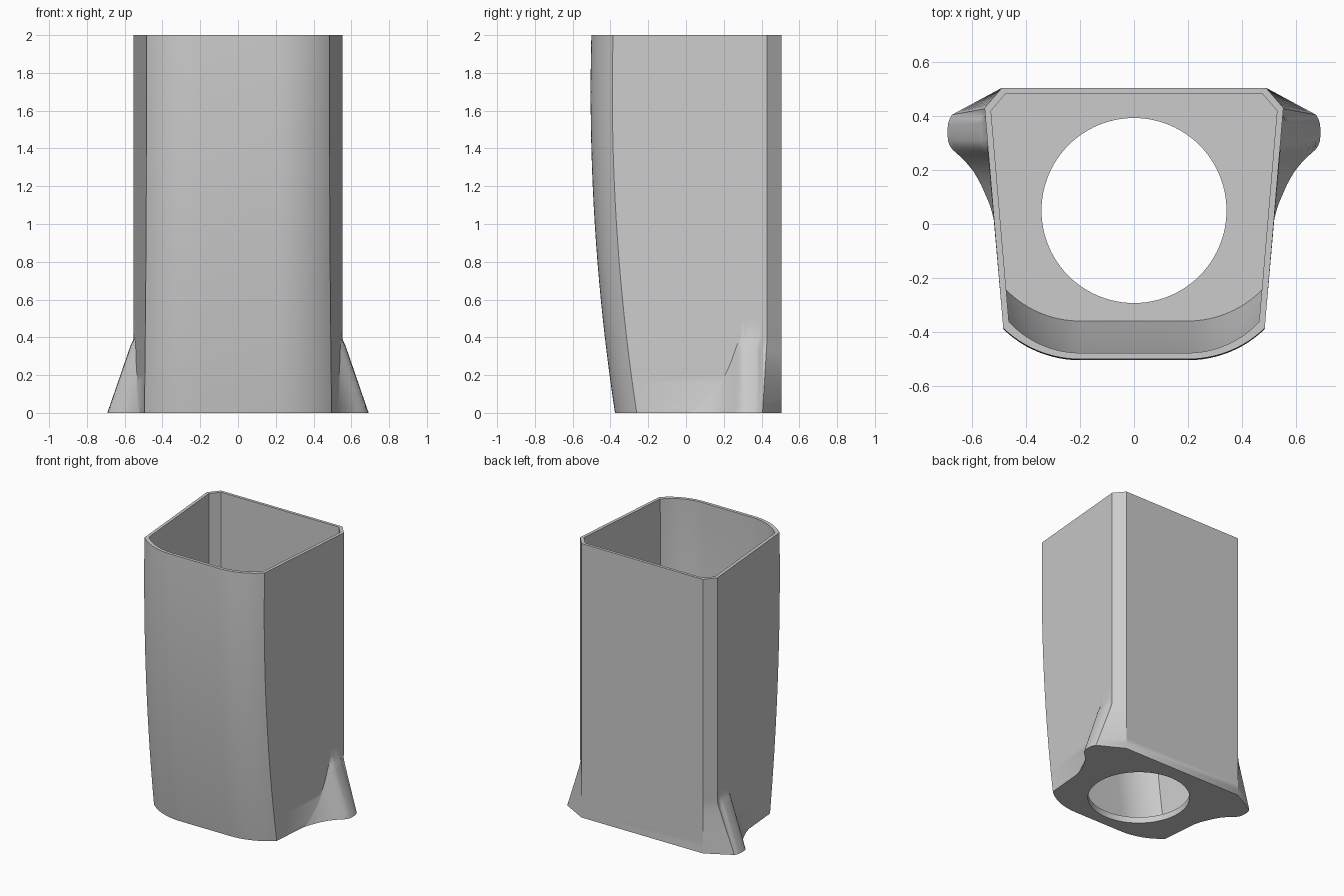
import bpy, bmesh, math

if "Cube" in bpy.data.objects:
    bpy.data.objects.remove(bpy.data.objects["Cube"])

FLOOR = 0.045
HOLE_RADIUS, HOLE_Y = 0.343, 0.05
FLARE_TOP = 0.4
SLOPE = 0.345
# Half outline of the foot flare at ground level, as (y, x)
FLARE = [(0.0, 0.515), (0.07, 0.534), (0.15, 0.569), (0.195, 0.595), (0.23, 0.624),
         (0.26, 0.655), (0.278, 0.676), (0.3, 0.689), (0.34, 0.692), (0.38, 0.689), (0.405, 0.675)]

grey = bpy.data.materials.new("plain grey")
grey.use_nodes = True
grey.diffuse_color = (0.6, 0.6, 0.6, 1)
grey.node_tree.nodes["Principled BSDF"].inputs["Base Color"].default_value = (0.6, 0.6, 0.6, 1)


def front_y(z):
    return -0.505 + 0.129 * ((1.7 - z) / 1.7) ** 2


def side_x(y):
    return 0.5176 + 0.0847 * y


def flare_x(y, z):
    x = FLARE[-1][1] if y > FLARE[-1][0] else 0
    for (y0, x0), (y1, x1) in zip(FLARE, FLARE[1:]):
        if y0 <= y <= y1:
            x = x0 + (x1 - x0) * (y - y0) / (y1 - y0)
    return x - SLOPE * z


def section(z, inset, flared):
    """Closed outline at height z, mirrored from its +x half."""
    front = front_y(z) + inset
    corner_y = front + 0.115
    corner_x = side_x(corner_y) - inset
    half = []
    for i in range(13):
        a = math.radians(45) * i / 12
        half.append((0.2 + (corner_x - 0.2) * math.sin(a) / math.sin(math.radians(45)),
                     front + 0.115 * (1 - math.cos(a)) / (1 - math.cos(math.radians(45)))))
    if flared:
        # Side runs flat until the flare leaves the body, then follows it
        t = min(z / FLARE_TOP, 1)
        tip = 0.405 + 0.025 * t
        start = 0.0
        while start < 0.29 and (t >= 1 or flare_x(start, z) < side_x(start)):
            start += 0.002
        for i in range(25):
            y = start + (tip - start) * i / 24
            x = side_x(y) if t >= 1 else max(side_x(y), flare_x(y, z))
            half.append((x, y))
        half.append((0.49, 0.505))
    else:
        half += [(side_x(0.42) - inset, 0.42), (0.475, 0.505 - inset * 0.9)]
    loop = half + [(-x, y) for x, y in reversed(half)]
    return [(x, y, z) for x, y in loop]


def loft(name, rings):
    bm = bmesh.new()
    loops = [[bm.verts.new(p) for p in ring] for ring in rings]
    n = len(loops[0])
    for low, high in zip(loops, loops[1:]):
        for i in range(n):
            j = (i + 1) % n
            bm.faces.new((low[i], low[j], high[j], high[i]))
    bm.faces.new(list(reversed(loops[0])))
    bm.faces.new(loops[-1])
    bmesh.ops.recalc_face_normals(bm, faces=bm.faces)
    mesh = bpy.data.meshes.new(name)
    bm.to_mesh(mesh)
    bm.free()
    mesh.materials.append(grey)
    obj = bpy.data.objects.new(name, mesh)
    bpy.context.collection.objects.link(obj)
    return obj


def cut(target, cutter):
    mod = target.modifiers.new("cut", 'BOOLEAN')
    mod.operation = 'DIFFERENCE'
    mod.solver = 'EXACT'
    mod.object = cutter
    bpy.context.view_layer.objects.active = target
    bpy.ops.object.modifier_apply(modifier=mod.name)
    bpy.data.objects.remove(cutter)


# Outer body with flared rear feet
levels = [FLARE_TOP * i / 10 for i in range(11)] + [0.5 + 0.1 * i for i in range(16)]
body = loft("hollow_body", [section(z, 0, True) for z in levels])

# Hollow interior, open at the top
levels = [FLOOR] + [0.1 * i for i in range(1, 22)]
cut(body, loft("interior_cutter", [section(z, 0.023, False) for z in levels]))

# Round hole through the floor
circle = [(HOLE_RADIUS * math.cos(a), HOLE_Y + HOLE_RADIUS * math.sin(a))
          for a in (math.tau * i / 96 for i in range(96))]
cut(body, loft("hole_cutter", [[(x, y, z) for x, y in circle] for z in (-0.1, FLOOR + 0.1)]))

bpy.ops.object.select_all(action='DESELECT')
body.select_set(True)
bpy.context.view_layer.objects.active = body
bpy.ops.object.shade_smooth_by_angle(angle=math.radians(30))
